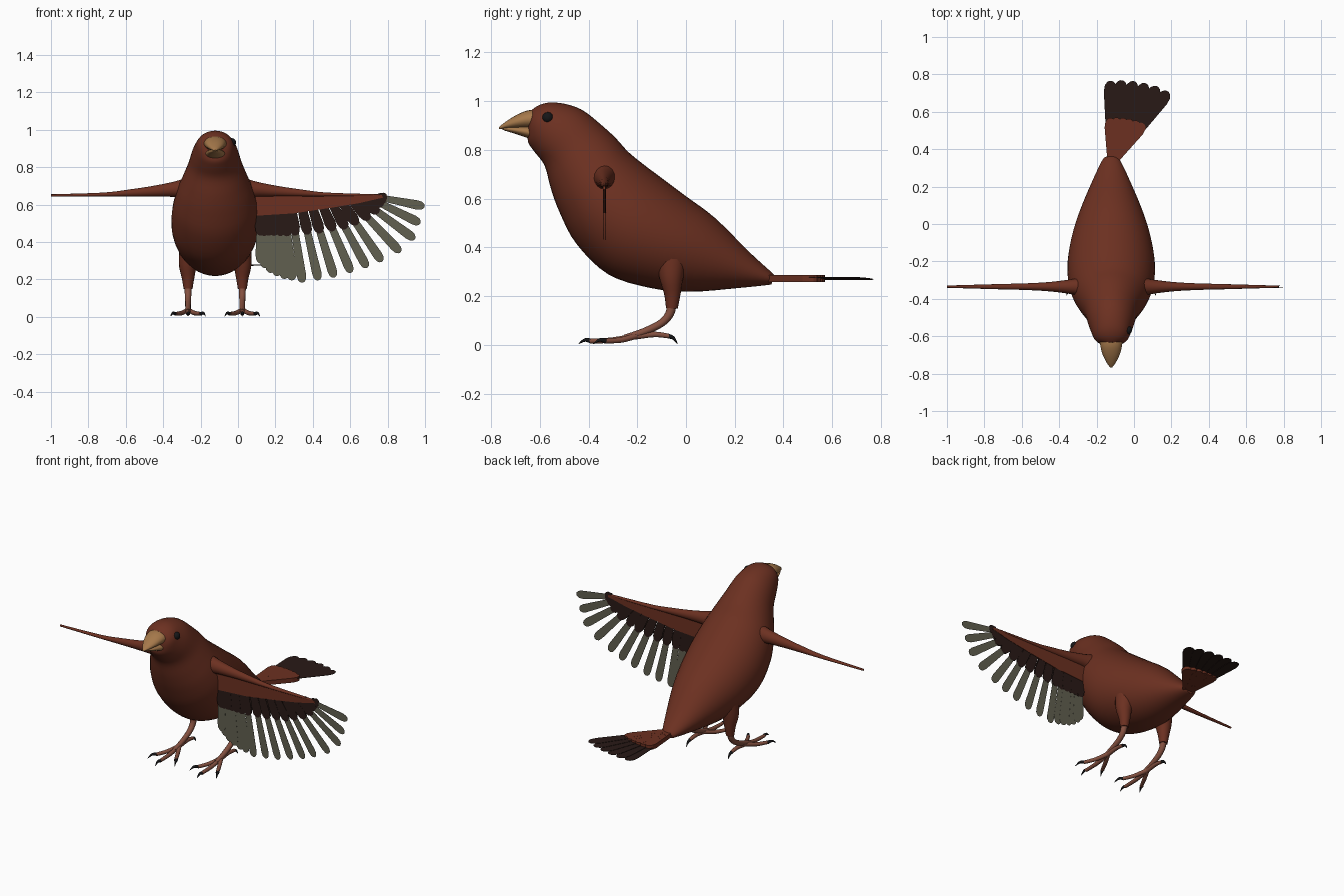
import bpy, bmesh, math
from mathutils import Vector

if "Cube" in bpy.data.objects:
    bpy.data.objects.remove(bpy.data.objects["Cube"])

CX = -0.122    # body centre line
WY = -0.335    # wing plane


def material(name, rgb):
    m = bpy.data.materials.new(name)
    m.diffuse_color = (*rgb, 1)
    m.use_nodes = True
    m.node_tree.nodes["Principled BSDF"].inputs["Base Color"].default_value = m.diffuse_color
    return m


RED = material("red_brown", (0.15, 0.03, 0.015))
DARK = material("dark_brown", (0.022, 0.01, 0.008))
GREY = material("feather_grey", (0.12, 0.115, 0.08))
TAN = material("beak_tan", (0.38, 0.19, 0.07))
SKIN = material("leg_skin", (0.23, 0.08, 0.05))
BLACK = material("black", (0.008, 0.008, 0.009))


def smooth(rows, n):
    """Catmull-Rom refinement of a list of tuples."""
    out = []
    for i in range(len(rows) - 1):
        p0, p1, p2 = rows[max(i - 1, 0)], rows[i], rows[i + 1]
        p3 = rows[min(i + 2, len(rows) - 1)]
        for k in range(n):
            t = k / n
            out.append([0.5 * (2 * b + (c - a) * t + (2 * a - 5 * b + 4 * c - d) * t * t
                               + (3 * b - a - 3 * c + d) * t ** 3)
                        for a, b, c, d in zip(p0, p1, p2, p3)])
    return out + [list(rows[-1])]


def ellipse(c, u, v, n):
    return [c + u * math.cos(2 * math.pi * k / n) + v * math.sin(2 * math.pi * k / n)
            for k in range(n)]


def loft(bm, rings, mat=0):
    vs = [[bm.verts.new(p) for p in r] for r in rings]
    n = len(vs[0])
    faces = [bm.faces.new((a[k], a[(k + 1) % n], b[(k + 1) % n], b[k]))
             for a, b in zip(vs, vs[1:]) for k in range(n)]
    faces += [bm.faces.new(vs[0][::-1]), bm.faces.new(vs[-1])]
    for f in faces:
        f.material_index = mat


def finish(name, bm, mats, is_smooth=True):
    bmesh.ops.recalc_face_normals(bm, faces=bm.faces)
    for f in bm.faces:
        f.smooth = is_smooth and len(f.verts) <= 4
    me = bpy.data.meshes.new(name)
    bm.to_mesh(me)
    bm.free()
    for m in mats:
        me.materials.append(m)
    ob = bpy.data.objects.new(name, me)
    bpy.context.collection.objects.link(ob)
    return ob


def tube(bm, path, mat=0, n=12):
    """Round tube through (x, y, z, radius) points."""
    pts = smooth(path, 4)
    rings = []
    for i, p in enumerate(pts):
        t = (Vector(pts[min(i + 1, len(pts) - 1)][:3]) - Vector(pts[max(i - 1, 0)][:3])).normalized()
        u = (Vector((1, 0, 0)) - t * t.x).normalized()
        rings.append(ellipse(Vector(p[:3]), u * p[3], t.cross(u) * p[3], n))
    loft(bm, rings, mat)


# body and head: slices as top (y, z), bottom (y, z), half width
slices = [
    (0.36, 0.285, 0.35, 0.25, 0.025), (0.353, 0.296, 0.337, 0.246, 0.045),
    (0.263, 0.378, 0.222, 0.234, 0.095), (0.12, 0.52, 0.016, 0.218, 0.168),
    (0.0, 0.61, -0.148, 0.234, 0.212), (-0.107, 0.69, -0.32, 0.29, 0.234),
    (-0.18, 0.745, -0.45, 0.415, 0.227), (-0.238, 0.793, -0.517, 0.54, 0.203),
    (-0.285, 0.845, -0.554, 0.64, 0.172), (-0.333, 0.89, -0.58, 0.735, 0.144),
    (-0.415, 0.957, -0.62, 0.79, 0.124), (-0.48, 0.985, -0.645, 0.825, 0.108),
    (-0.55, 0.995, -0.65, 0.85, 0.094), (-0.60, 0.985, -0.65, 0.87, 0.075),
    (-0.632, 0.965, -0.65, 0.89, 0.045)]
bm = bmesh.new()
rings = []
for ty, tz, by, bz, w in smooth(slices, 4):
    top, bot = Vector((CX, ty, tz)), Vector((CX, by, bz))
    rings.append(ellipse((top + bot) / 2, Vector((w, 0, 0)), (top - bot) / 2, 36))
loft(bm, rings)
finish("body", bm, [RED])

# beak: two mandibles as (y, top z, bottom z, half width)
upper = [(-0.60, 0.965, 0.885, 0.064), (-0.65, 0.962, 0.888, 0.058), (-0.70, 0.941, 0.888, 0.045),
         (-0.745, 0.912, 0.887, 0.022), (-0.768, 0.893, 0.885, 0.004)]
lower = [(-0.59, 0.90, 0.836, 0.058), (-0.64, 0.898, 0.846, 0.052), (-0.70, 0.897, 0.866, 0.037),
         (-0.74, 0.894, 0.878, 0.018), (-0.756, 0.89, 0.885, 0.003)]
for name, rows in (("upper_beak", upper), ("lower_beak", lower)):
    bm = bmesh.new()
    loft(bm, [ellipse(Vector((CX, y, (a + b) / 2)), Vector((w, 0, 0)), Vector((0, 0, (a - b) / 2)), 20)
              for y, a, b, w in smooth(rows, 4)])
    finish(name, bm, [TAN])

# eye, on the right side only
bm = bmesh.new()
bmesh.ops.create_uvsphere(bm, u_segments=20, v_segments=12, radius=0.023)
bmesh.ops.translate(bm, verts=bm.verts, vec=(CX + 0.089, -0.567, 0.932))
finish("eye", bm, [BLACK])

# wing arms: (distance from centre line, top z, bottom z, half depth)
arm = [(0.12, 0.76, 0.61, 0.06), (0.2, 0.728, 0.638, 0.042), (0.32, 0.702, 0.643, 0.026),
       (0.45, 0.682, 0.643, 0.018), (0.6, 0.664, 0.643, 0.014), (0.879, 0.655, 0.643, 0.006)]
for side, label in ((1, "right"), (-1, "left")):
    bm = bmesh.new()
    loft(bm, [ellipse(Vector((CX + side * d, WY, (a + b) / 2)), Vector((0, w, 0)),
                      Vector((0, 0, (a - b) / 2)), 16) for d, a, b, w in smooth(arm, 5)])
    finish(label + "_wing_arm", bm, [RED])

# legs and feet: thigh, shank, three front toes, one back toe, claws
for side, label in ((1, "right"), (-1, "left")):
    x = CX + side * 0.145
    bm = bmesh.new()
    tube(bm, [(x - side * 0.02, -0.06, 0.36, 0.07), (x, -0.06, 0.28, 0.05), (x, -0.056, 0.21, 0.034),
              (x, -0.058, 0.15, 0.024)], 0, 16)
    tube(bm, [(x, -0.058, 0.175, 0.02), (x, -0.066, 0.13, 0.018), (x, -0.10, 0.09, 0.016),
              (x, -0.17, 0.055, 0.015), (x, -0.25, 0.028, 0.014)], 1)
    for dx, y in ((0, -0.395), (0.068, -0.335), (-0.068, -0.335)):
        tube(bm, [(x, -0.20, 0.038, 0.013), (x + dx * 0.5, (y - 0.2) / 2, 0.02, 0.012),
                  (x + dx, y, 0.016, 0.01)], 1, 10)
        tube(bm, [(x + dx, y + 0.005, 0.016, 0.01), (x + dx * 1.2, y - 0.02, 0.02, 0.007),
                  (x + dx * 1.38, y - 0.047, 0.003, 0.001)], 2, 8)
    tube(bm, [(x, -0.21, 0.034, 0.013), (x, -0.13, 0.043, 0.012), (x, -0.07, 0.036, 0.01)], 1, 10)
    tube(bm, [(x, -0.075, 0.037, 0.01), (x, -0.052, 0.028, 0.007), (x, -0.035, 0.004, 0.001)], 2, 8)
    finish(label + "_leg", bm, [RED, SKIN, BLACK])


def feather(bm, root, tip, w0, w1, place, level, thick, mat=0):
    """Flat rounded blade; place(a, b, level) maps the outline into space."""
    r, t = Vector(root), Vector(tip)
    d = t - r
    s = Vector((-d.y, d.x)).normalized()
    L = d.length
    e = min(w1 * 0.8, L * 0.4) / L          # length of rounded end
    prof = [(0, w0), (0.5 * (1 - e), (w0 + w1) / 2), (1 - e, w1), (1 - e * 0.4, w1 * 0.85),
            (1 - e * 0.1, w1 * 0.5), (1, w1 * 0.18)]
    outline = [r + d * u + s * w / 2 for u, w in prof] + [r + d * u - s * w / 2 for u, w in prof[::-1]]
    loft(bm, [[place(p.x, p.y, level + k * thick / 2) for p in outline] for k in (-1, 1)], mat)


# right wing feathers, listed from the outer tip inward
def in_wing(a, b, c):
    return Vector((a, WY + c, b))


tips = [(0.997, 0.59), (0.975, 0.50), (0.945, 0.415), (0.868, 0.345), (0.77, 0.295), (0.69, 0.262),
        (0.605, 0.236), (0.515, 0.21), (0.43, 0.195), (0.345, 0.183), (0.29, 0.195), (0.25, 0.203),
        (0.21, 0.218), (0.175, 0.235), (0.145, 0.26), (0.122, 0.285)]
roots = [0.745 - 0.052 * i for i in range(10)] + [0.24, 0.21, 0.18, 0.155, 0.135, 0.12]
cover = [0.2, 0.3, 0.37, 0.41, 0.43] + [0.45] * 5 + [0.47, 0.475, 0.49, 0.51, 0.545, 0.58]
flight, coverts = bmesh.new(), bmesh.new()
for i, (tip, rx, f) in enumerate(zip(tips, roots, cover)):
    root = Vector((rx, 0.64))
    end = root.lerp(Vector(tip), f)
    w = 0.05 if i < 10 else 0.056
    feather(flight, root, tip, 0.03, w, in_wing, 0.001 * (i % 3 - 1), 0.0008)
    for s in (-1, 1):
        feather(coverts, root, end, 0.04, 0.06, in_wing, s * (0.0035 + 0.001 * (i % 2)), 0.0008)
finish("right_flight_feathers", flight, [GREY], False)
finish("right_dark_coverts", coverts, [DARK], False)

# red covert panel under the arm
bm = bmesh.new()
panel = [(0.092, 0.65), (0.77, 0.65), (0.775, 0.637), (0.65, 0.608), (0.5, 0.583), (0.3, 0.553), (0.092, 0.54)]
loft(bm, [[in_wing(a, b, c) for a, b in panel] for c in (-0.0065, 0.0065)])
finish("right_red_coverts", bm, [RED], False)


# tail half fan: dark feathers with thicker red coverts at the base
def in_tail(a, b, c):
    return Vector((a, b, c))


tail_tips = [(-0.125, 0.765), (-0.065, 0.768), (0.0, 0.763), (0.063, 0.752), (0.125, 0.735), (0.182, 0.708)]
dark, red = bmesh.new(), bmesh.new()
for i, tip in enumerate(tail_tips):
    root = Vector((-0.127 + 0.005 * i, 0.335))
    feather(dark, root, tip, 0.03, 0.072, in_tail, 0.267 + 0.0022 * i, 0.002)
    end = root.lerp(Vector(tip), 0.54)
    feather(red, root, end, 0.03, 0.062, in_tail, 0.272 + 0.0002 * i, 0.028)
finish("tail_feathers", dark, [DARK], False)
finish("tail_coverts", red, [RED], False)
